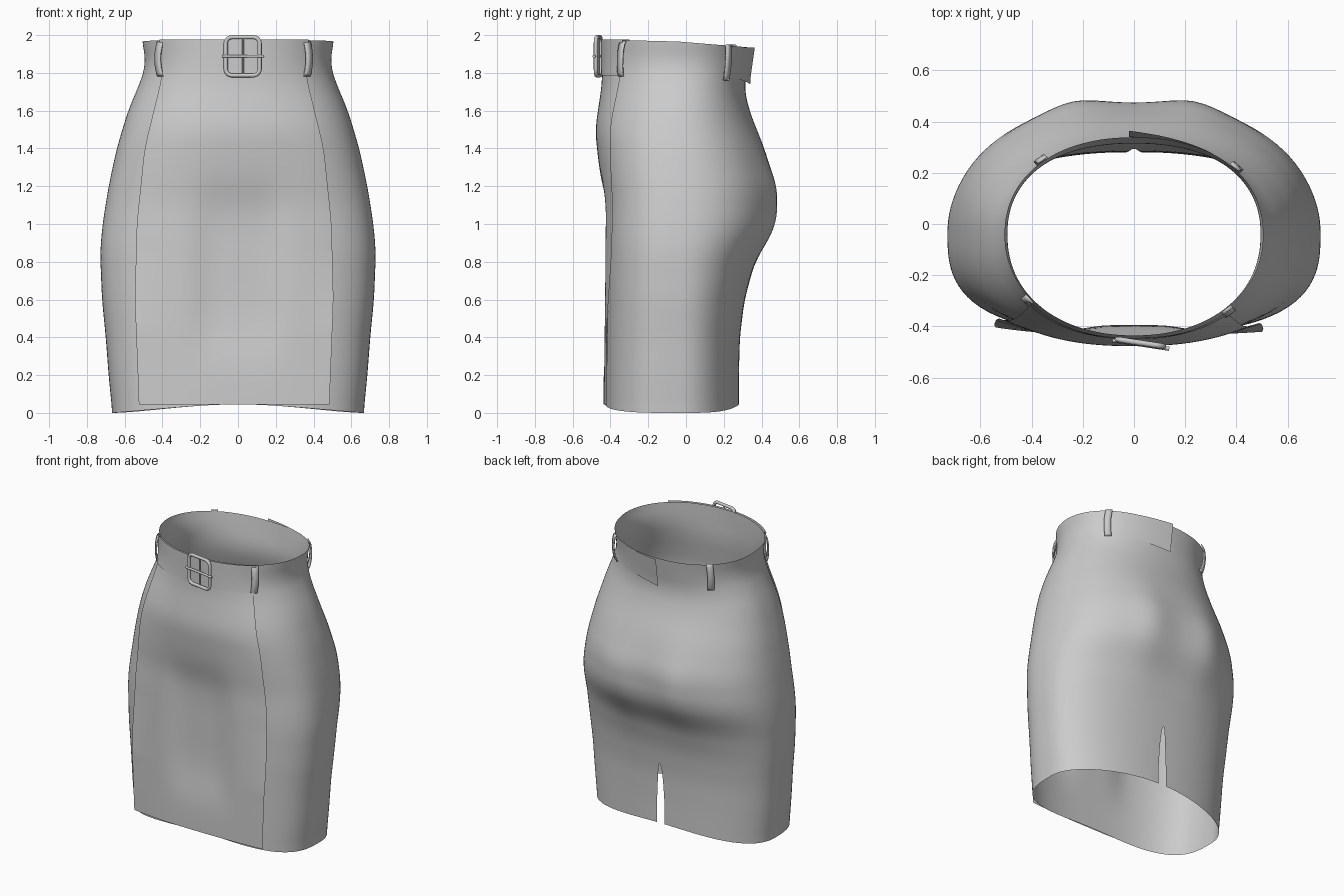
import bpy, bmesh, math
from mathutils import Vector

if "Cube" in bpy.data.objects:
    bpy.data.objects.remove(bpy.data.objects["Cube"])

grey = bpy.data.materials.new("grey cloth")
grey.use_nodes = True
grey.diffuse_color = (0.6, 0.6, 0.6, 1)
grey.node_tree.nodes["Principled BSDF"].inputs["Base Color"].default_value = (0.6, 0.6, 0.6, 1)

# Body profiles as (height, value)
HALF_WIDTH = [(0, .665), (.2, .685), (.4, .7), (.6, .72), (.85, .73), (1, .717), (1.2, .685),
              (1.4, .642), (1.6, .582), (1.75, .518), (1.85, .486), (1.98, .51)]
FRONT = [(0, .428), (.4, .428), (.8, .428), (1.1, .428), (1.3, .452), (1.5, .472), (1.75, .435), (1.98, .435)]
BACK = [(0, .28), (.2, .28), (.4, .285), (.6, .31), (.8, .365), (.9, .425), (1, .468), (1.2, .475),
        (1.4, .415), (1.6, .335), (1.72, .308), (1.98, .345)]
FRONT_POWER = [(0, 3), (.9, 2.8), (1.4, 2.5), (1.98, 2.1)]
BACK_POWER = [(0, 2.3), (1.1, 2.3), (1.5, 2.15), (1.98, 2.2)]
PANEL_HALF = [(.045, .5), (.6, .522), (1, .512), (1.4, .47), (1.785, .375)]
MID_Y = -.04
SLIT_TOP = .47
SHIFT = -.02


def linear(table, z):
    if z <= table[0][0]:
        return table[0][1]
    for (a, p), (b, q) in zip(table, table[1:]):
        if z <= b:
            return p + (q - p) * (z - a) / (b - a)
    return table[-1][1]


def smooth(table, z):
    return sum(linear(table, z + k * .02) for k in range(-3, 4)) / 7


def section(z, back):
    depth = smooth(BACK, z) - MID_Y if back else smooth(FRONT, z) + MID_Y
    return smooth(HALF_WIDTH, z), depth, smooth(BACK_POWER if back else FRONT_POWER, z)


def relief(x, z, back):
    """Seat fullness at the back, hollow between the thighs at the front."""
    if back:
        return .027 * math.exp(-((abs(x) - .24) / .13) ** 2 - ((z - 1.1) / .25) ** 2)
    return .034 * math.exp(-(x / .22) ** 4 - ((z - .75) / .42) ** 4)


def body_y(x, z, back):
    w, d, n = section(z, back)
    y = d * max(0, 1 - (abs(x) / w) ** n) ** (1 / n)
    return MID_Y + (y if back else -y) + relief(x, z, back)


def outward(x, y, z, back):
    w, d, _ = section(z, back)
    return Vector((x / w ** 2, (y - MID_Y) / d ** 2, 0)).normalized()


def finish(obj):
    obj.data.materials.append(grey)
    return obj


def sheet(name, nu, nv, fn, thickness=0):
    """Grid surface from fn(u, v), welded where its edges meet."""
    bm = bmesh.new()
    rows = [[bm.verts.new(fn(i / nu, j / nv)) for i in range(nu + 1)] for j in range(nv + 1)]
    for low, high in zip(rows, rows[1:]):
        for i in range(nu):
            bm.faces.new((low[i], low[i + 1], high[i + 1], high[i])).smooth = True
    bmesh.ops.remove_doubles(bm, verts=bm.verts, dist=.0005)
    mesh = bpy.data.meshes.new(name)
    bm.to_mesh(mesh)
    bm.free()
    obj = bpy.data.objects.new(name, mesh)
    bpy.context.collection.objects.link(obj)
    if thickness:
        mod = obj.modifiers.new("thickness", "SOLIDIFY")
        mod.thickness = thickness
    return finish(obj)


# Skirt body, one sheet opening into a slit at the centre back
def body(u, v):
    a = math.pi / 2 + u * math.tau
    c, s = math.cos(a), math.sin(a)
    top = 1.966 - .01 * s - .022 * max(0, s)
    z = .045 * s ** 4 * (1 - v) + top * v
    w, d, n = section(z, s > 0)
    r = (abs(c) ** n + abs(s) ** n) ** (-1 / n)
    x = w * c * r
    y = MID_Y + d * s * r + relief(x, z, s > 0) * abs(s)
    if s > 0 and z < SLIT_TOP:
        gap = .03 * min(1, (SLIT_TOP - z) / .3) ** .45
        x += (-1 if u < .5 else 1) * gap * math.exp(-abs(x) / .1)
    return x, y, z


sheet("skirt_body", 112, 80, body)


# Front panel, standing off the body along its side edges
def panel(u, v):
    z = .045 + 1.745 * v
    k = 2 * u - 1
    x = SHIFT + k * smooth(PANEL_HALF, z)
    y = body_y(x, z, False)
    edge = .01 * min(1, 4 * (1 - v)) + .03 * min(1, max(0, (.85 - z) / .4))
    return Vector((x, y - edge * k ** 4, z)) + outward(x, y, z, False) * .009


sheet("front_panel", 48, 60, panel)


# Front waistband strip
def band(u, v):
    z = 1.785 + .192 * v
    x = SHIFT + .385 * (2 * u - 1)
    y = body_y(x, z, False)
    return Vector((x, y, z)) + outward(x, y, z, False) * .014


sheet("front_waistband", 32, 6, band)


# Overlapping closure tab at the back of the waist, fading into the band
def tab(u, v):
    x = .3 - .32 * u
    low = 1.77 - .03 * u
    z = low + (1.935 - low) * v
    return x, body_y(x, z, True) + .002 + .024 * u * u, z


sheet("back_waist_tab", 16, 6, tab)


# Slightly bowed belt loops
def belt_loop(name, x, back):
    low = 1.76 if back else 1.78

    def strip(u, v):
        z = low + .19 * v
        y = body_y(x, z, back)
        out = outward(x, y, z, back)
        along = Vector((-out.y, out.x, 0))
        bow = .008 + .024 * math.sin(math.pi * v) ** .7
        return Vector((x, y, z)) + out * bow + along * (u - .5) * .044

    sheet(name, 1, 14, strip, .008)


belt_loop("front_right_belt_loop", -.405, False)
belt_loop("front_left_belt_loop", .36, False)
belt_loop("back_right_belt_loop", -.355, True)
belt_loop("back_left_belt_loop", .39, True)


# Buckle: rounded frame, centre bar and prong
def rod(name, points, radius, cyclic=False):
    curve = bpy.data.curves.new(name, "CURVE")
    curve.dimensions = "3D"
    curve.bevel_depth = radius
    curve.bevel_resolution = 3
    curve.use_fill_caps = True
    spline = curve.splines.new("POLY")
    spline.points.add(len(points) - 1)
    for p, co in zip(spline.points, points):
        p.co = (*co, 1)
    spline.use_cyclic_u = cyclic
    spline.use_smooth = True
    obj = bpy.data.objects.new(name, curve)
    obj.location = (.025, -.464, 1.888)
    obj.rotation_euler.z = -.15
    bpy.context.collection.objects.link(obj)
    return finish(obj)


corners = []
for q, (sx, sz) in enumerate([(1, 1), (-1, 1), (-1, -1), (1, -1)]):
    for k in range(7):
        a = (q + k / 6) * math.pi / 2
        corners.append((sx * .058 + .033 * math.cos(a), 0, sz * .068 + .033 * math.sin(a)))
rod("buckle_frame", corners, .011, True)
rod("buckle_bar", [(0, .004, -.1), (0, .004, .1)], .005)
rod("buckle_prong", [(-.11, -.006, 0), (.115, -.006, 0)], .008)
